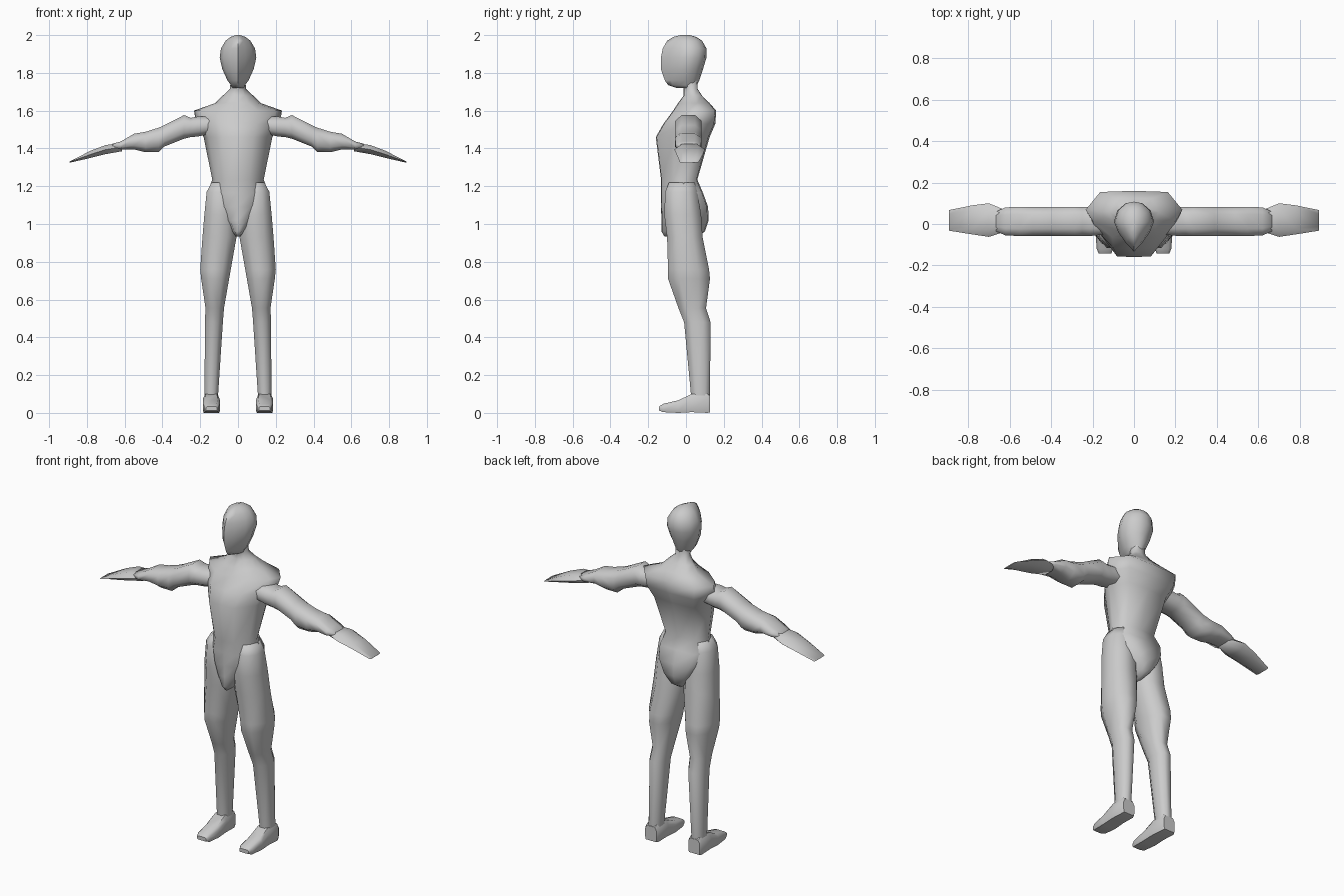
import bpy, bmesh, math

cube = bpy.data.objects.get("Cube")
if cube:
    bpy.data.objects.remove(cube)

grey = bpy.data.materials.new("plain_grey")
grey.use_nodes = True
tone = (0.6, 0.6, 0.6, 1)
grey.diffuse_color = tone
grey.node_tree.nodes["Principled BSDF"].inputs["Base Color"].default_value = tone


def place(axis, pos, u, v):
    """Turn a station on an axis plus two cross coordinates into a point."""
    return {"x": (pos, u, v), "y": (u, pos, v), "z": (u, v, pos)}[axis]


def loft(name, axis, profile, stations, mirror=False, angle=75):
    """Skin a unit profile through stations (pos, u_min, u_max, v_min, v_max)."""
    bm = bmesh.new()
    rings = []
    for pos, u0, u1, v0, v1 in stations:
        ring = []
        for u, v in profile:
            cu = (u0 + u1) / 2 + u * (u1 - u0) / 2
            cv = (v0 + v1) / 2 + v * (v1 - v0) / 2
            ring.append(bm.verts.new(place(axis, pos, cu, cv)))
        rings.append(ring)
    n = len(profile)
    for a, b in zip(rings, rings[1:]):
        for i in range(n):
            j = (i + 1) % n
            bm.faces.new((a[i], a[j], b[j], b[i]))
    bm.faces.new(rings[0])
    bm.faces.new(rings[-1])
    bmesh.ops.recalc_face_normals(bm, faces=bm.faces)
    mesh = bpy.data.meshes.new(name)
    bm.to_mesh(mesh)
    bm.free()
    mesh.materials.append(grey)
    obj = bpy.data.objects.new(name, mesh)
    bpy.context.collection.objects.link(obj)
    bpy.ops.object.select_all(action="DESELECT")
    obj.select_set(True)
    bpy.context.view_layer.objects.active = obj
    bpy.ops.object.shade_smooth_by_angle(angle=math.radians(angle))
    if mirror:
        obj.modifiers.new("mirror", "MIRROR").use_mirror_merge = False
    return obj


def sym(stations):
    """Expand (pos, half_width, v_min, v_max) to a symmetric station."""
    return [(p, -w, w, a, b) for p, w, a, b in stations]


def both_sides(half):
    """Close a half outline running front to back."""
    return half + [(-u, v) for u, v in reversed(half) if u]


def superellipse(n, power):
    """Rounded square outline with n corners."""
    def shape(c):
        return math.copysign(abs(c) ** power, c)
    turns = [math.tau * (i + 0.5) / n for i in range(n)]
    pts = [(shape(math.cos(t)), shape(math.sin(t))) for t in turns]
    top = max(p[0] for p in pts)
    return [(u / top, v / top) for u, v in pts]


# Head: teardrop outline with a ridge down the face
head_outline = both_sides([(0, -1), (.42, -.65), (.8, -.2), (1, .2),
                           (.82, .65), (.42, .93), (0, 1)])
loft("head", "z", head_outline, sym([
    (1.72, .03, -.05, .05), (1.735, .037, -.095, .058),
    (1.76, .056, -.112, .07), (1.82, .083, -.133, .09),
    (1.88, .097, -.133, .108), (1.93, .09, -.123, .108),
    (1.97, .066, -.1, .085), (1.99, .04, -.068, .055),
    (2.0, .012, -.03, .02)]))

# Torso: narrow chest front, broad back, tapering to the crotch
torso_outline = both_sides([(0, -1), (.45, -.97), (.85, -.3), (1, .2),
                            (.7, .95), (0, 1)])
loft("torso", "z", torso_outline, sym([
    (.935, .015, -.115, .06), (.96, .04, -.13, .1), (1.02, .095, -.13, .12),
    (1.09, .14, -.132, .117), (1.165, .163, -.132, .09),
    (1.235, .136, -.132, .06), (1.46, .182, -.16, .125),
    (1.53, .22, -.12, .155), (1.6, .233, -.068, .16),
    (1.64, .12, -.042, .125), (1.68, .08, -.012, .085),
    (1.715, .042, -.012, .062), (1.76, .04, -.03, .06)]))

# Legs
loft("legs", "z", superellipse(8, .9), [
    (.06, .103, .177, .03, .125), (.1, .105, .177, .026, .127),
    (.48, .08, .175, -.01, .13), (.555, .074, .172, -.04, .106),
    (.71, .047, .195, -.095, .127), (.76, .038, .2, -.095, .122),
    (.93, .008, .188, -.1, .088), (1.05, .01, .178, -.115, .08),
    (1.17, .02, .166, -.11, .06), (1.22, .03, .14, -.09, .045)], True)

# Feet: sloping wedge from heel to toe
foot_outline = [(-.9, -1), (.9, -1), (1, -.6), (1, .5), (.7, 1),
                (-.7, 1), (-1, .5), (-1, -.6)]
loft("feet", "y", foot_outline, [
    (-.143, .11, .17, .012, .034), (-.12, .1, .18, .004, .048),
    (-.04, .095, .186, .0, .067), (.03, .097, .186, .004, .1),
    (.115, .1, .186, .0, .1), (.128, .105, .18, .004, .09)], True, 50)

# Arms
loft("arms", "x", superellipse(8, .8), [
    (.13, -.05, .08, 1.48, 1.57), (.215, -.058, .083, 1.463, 1.568),
    (.25, -.058, .083, 1.46, 1.562), (.285, -.058, .083, 1.452, 1.577),
    (.39, -.058, .083, 1.41, 1.523), (.42, -.058, .083, 1.38, 1.51),
    (.49, -.058, .083, 1.38, 1.488), (.55, -.058, .083, 1.395, 1.478),
    (.62, -.055, .08, 1.395, 1.437), (.665, -.035, .06, 1.395, 1.425)], True)

# Hands: flat paddles tapering to a straight edge
hand_outline = [(-1, 0), (-.6, -1), (.6, -1), (1, 0), (.6, 1), (-.6, 1)]
loft("hands", "x", hand_outline, [
    (.615, -.035, .065, 1.385, 1.43), (.7, -.062, .1, 1.37, 1.418),
    (.78, -.05, .09, 1.35, 1.388), (.893, -.032, .067, 1.324, 1.33)], True)
